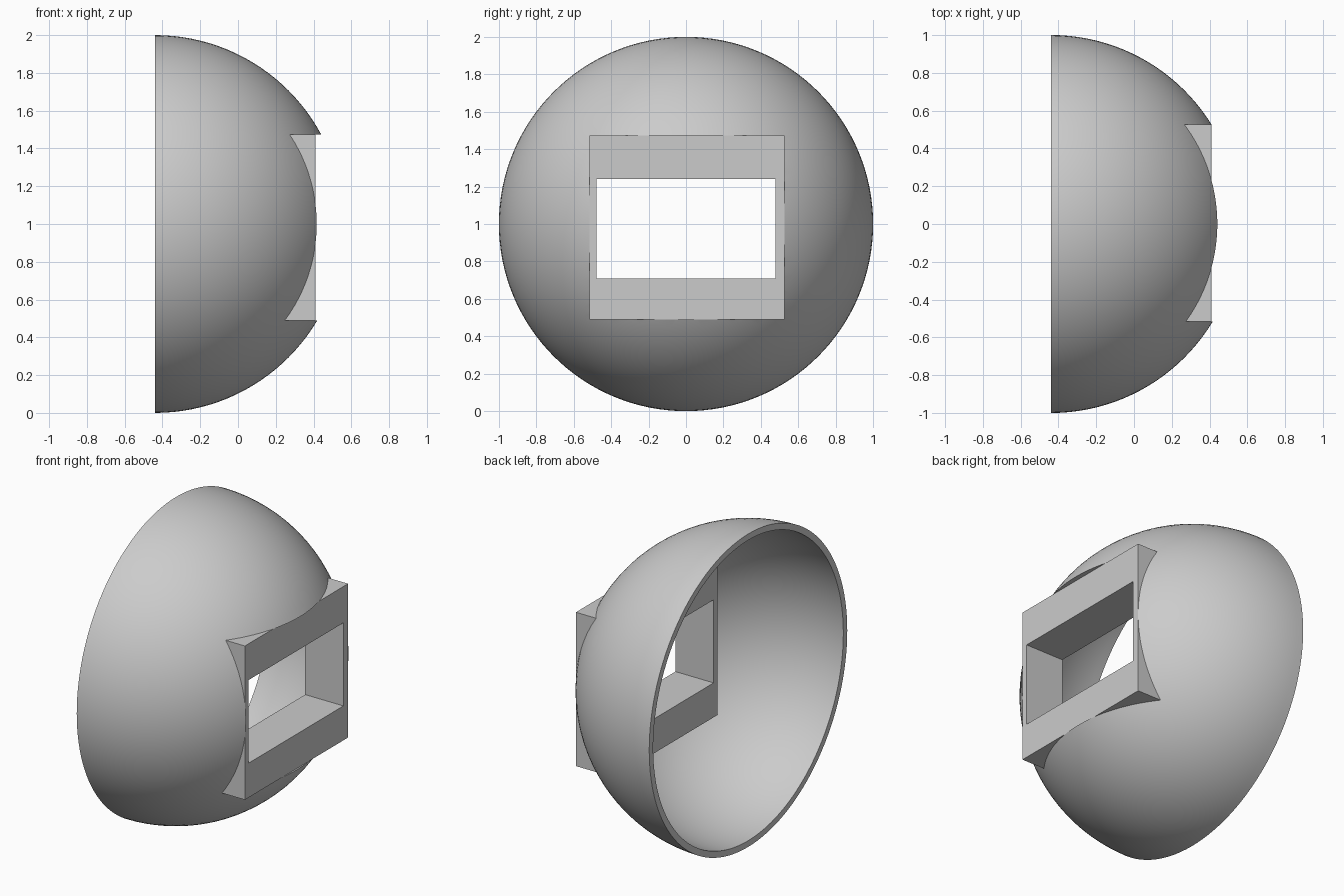
import bpy, bmesh, math
from mathutils import Matrix, Vector

default = bpy.data.objects.get("Cube")
if default:
    bpy.data.objects.remove(default, do_unlink=True)

# One plain grey for everything
grey = bpy.data.materials.new("plain grey")
grey.use_nodes = True
colour = (0.6, 0.6, 0.6, 1)
grey.diffuse_color = colour
for node in grey.node_tree.nodes:
    if node.type == 'BSDF_PRINCIPLED':
        node.inputs["Base Color"].default_value = colour

CENTRE = Vector((-0.44, 0, 1))
RADIUS, WALL = 1.0, 0.04
OUTER_Y, OUTER_Z = (-0.516, 0.526), (0.49, 1.473)
WINDOW_Y, WINDOW_Z = (-0.479, 0.479), (0.71, 1.241)
FRAME_X = (0.14, 0.41)


def add_object(name, bm):
    bmesh.ops.recalc_face_normals(bm, faces=bm.faces)
    mesh = bpy.data.meshes.new(name)
    bm.to_mesh(mesh)
    bm.free()
    mesh.materials.append(grey)
    obj = bpy.data.objects.new(name, mesh)
    bpy.context.collection.objects.link(obj)
    return obj


def box(name, *spans):
    bm = bmesh.new()
    size = [b - a for a, b in spans]
    mid = [(a + b) / 2 for a, b in spans]
    bmesh.ops.create_cube(bm, size=1, matrix=Matrix.Translation(mid) @ Matrix.Diagonal((*size, 1)))
    return add_object(name, bm)


def select(obj):
    bpy.ops.object.select_all(action='DESELECT')
    obj.select_set(True)
    bpy.context.view_layer.objects.active = obj


def cut(obj, cutter):
    mod = obj.modifiers.new("cut", 'BOOLEAN')
    mod.operation = 'DIFFERENCE'
    mod.solver = 'EXACT'
    mod.object = cutter
    select(obj)
    bpy.ops.object.modifier_apply(modifier=mod.name)
    bpy.data.objects.remove(cutter, do_unlink=True)


# Hollow half sphere: a walled quarter arc turned about the x axis
bm = bmesh.new()
STEPS = 32


def arc(radius):
    angles = [math.pi / 2 * i / STEPS for i in range(STEPS + 1)]
    return [bm.verts.new(CENTRE + radius * Vector((math.sin(a), 0, math.cos(a)))) for a in angles]


outer, inner = arc(RADIUS), arc(RADIUS - WALL)
chain = outer[::-1] + inner
edges = [bm.edges.new(pair) for pair in zip(chain, chain[1:])]
bmesh.ops.spin(bm, geom=chain + edges, cent=CENTRE, axis=(1, 0, 0),
               angle=math.tau, steps=128, use_merge=False)
bmesh.ops.remove_doubles(bm, verts=bm.verts, dist=0.0001)
shell = add_object("dome_shell", bm)

# Rectangular opening through the dome, and the deep frame that fills it
cut(shell, box("opening_cutter", (-0.2, 1), OUTER_Y, OUTER_Z))
frame = box("window_frame", FRAME_X, OUTER_Y, OUTER_Z)
cut(frame, box("window_cutter", (-0.2, 1), WINDOW_Y, WINDOW_Z))

select(shell)
bpy.ops.object.shade_smooth_by_angle(angle=math.radians(30))
